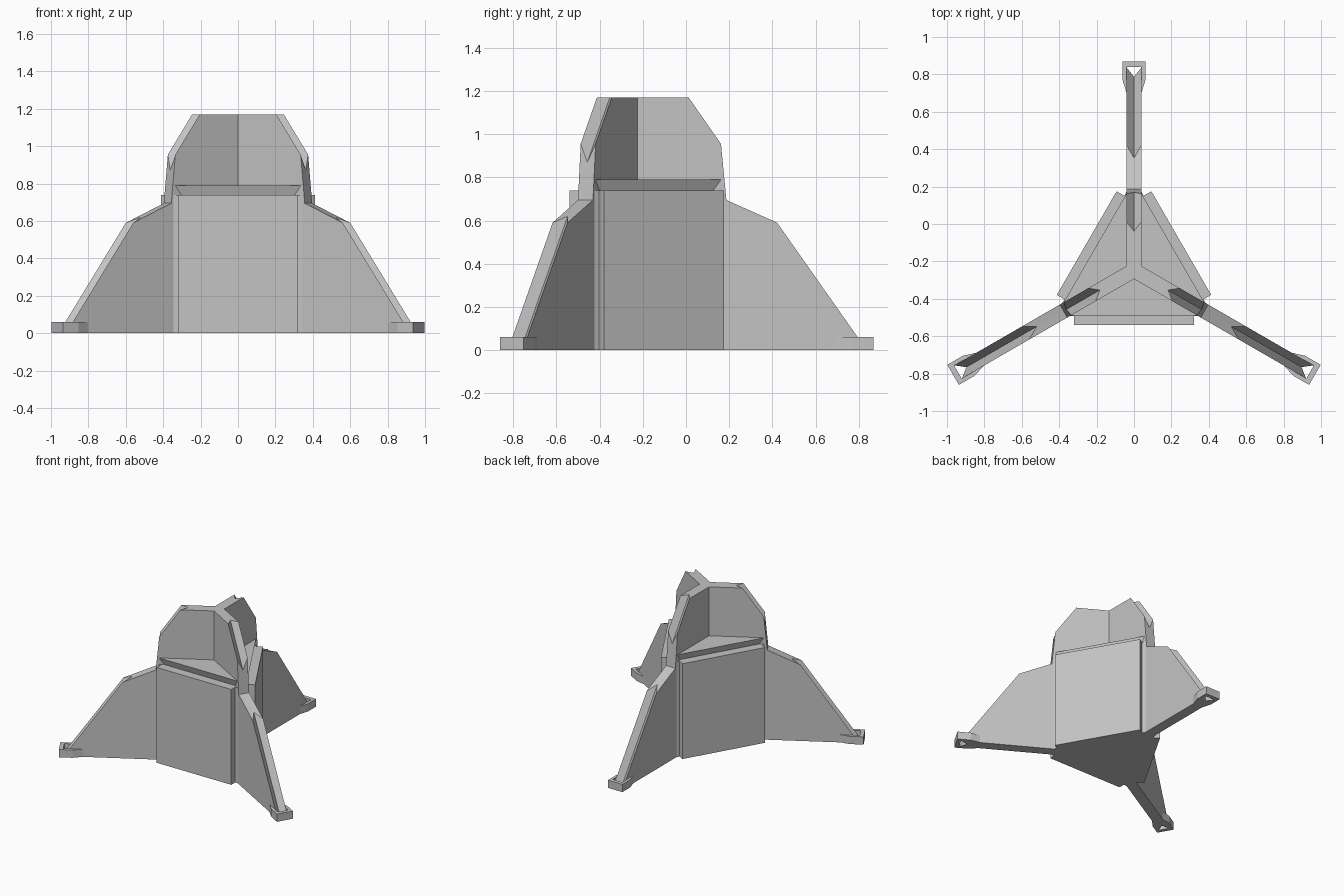
import bpy, bmesh, math
from mathutils import Matrix, Vector

cube = bpy.data.objects.get("Cube")
if cube:
    bpy.data.objects.remove(cube, do_unlink=True)

grey = bpy.data.materials.new("plain grey")
grey.use_nodes = True
colour = (0.55, 0.55, 0.55, 1)
grey.diffuse_color = colour
grey.node_tree.nodes["Principled BSDF"].inputs["Base Color"].default_value = colour

AXIS_Y = -0.248   # the hub axis sits forward of the model centre
HALF = 0.04       # half thickness of a fin


def loft(name, rings, angle=0.0):
    """Join matching rings of points with quads, cap both ends, turn about the hub."""
    bm = bmesh.new()
    loops = [[bm.verts.new(p) for p in ring] for ring in rings]
    n = len(loops[0])
    for a, b in zip(loops, loops[1:]):
        for i in range(n):
            j = (i + 1) % n
            bm.faces.new((a[i], a[j], b[j], b[i]))
    bm.faces.new(loops[0][::-1])
    bm.faces.new(loops[-1])
    bmesh.ops.recalc_face_normals(bm, faces=bm.faces)
    bm.transform(Matrix.Translation((0, AXIS_Y, 0)) @ Matrix.Rotation(angle, 4, "Z"))
    mesh = bpy.data.meshes.new(name)
    bm.to_mesh(mesh)
    bm.free()
    mesh.materials.append(grey)
    obj = bpy.data.objects.new(name, mesh)
    bpy.context.collection.objects.link(obj)


def at_height(outline, z):
    return [(x, y, z) for x, y in outline]


def hub_outline(d):
    """Six-sided outline whose walls at distance d end at the fin sides."""
    r = 2 * (d - HALF * math.cos(math.radians(30)))
    points = []
    for k in range(3):
        turn = Matrix.Rotation(k * math.tau / 3, 3, "Z")
        points += [(turn @ Vector((x, r, 0))).to_2d() for x in (HALF, -HALF)]
    return points


# Fin outline (distance from hub, height) and the floor line of its V grooves
edge = [(0, 0), (0, 1.17), (0.26, 1.17), (0.41, 0.955), (0.435, 0.695),
        (0.67, 0.59), (1.085, 0)]
groove = [(0, 0), (0, 1.17), (0.21, 1.17), (0.418, 0.87), (0.435, 0.695),
          (0.60, 0.62), (1.035, 0)]

# Open bracket around the fin tip
bracket = [(HALF, 0.95), (0.062, 1.02), (0.062, 1.117), (-0.062, 1.117),
           (-0.062, 1.02), (-HALF, 0.95), (-HALF, 1.087), (HALF, 1.087)]

# Outer panel on a hub wall
panel = [(-0.32, 0.2), (0.32, 0.2), (0.32, 0.292), (-0.32, 0.292)]

for k, (fin_side, wall_side) in enumerate(
        [("back", "front"), ("right", "left"), ("left", "right")]):
    angle = k * math.tau / 3
    loft(fin_side + "_fin", [[(x, r, z) for r, z in line] for x, line in
                             ((-HALF, edge), (0, groove), (HALF, edge))], angle)
    loft(fin_side + "_foot", [at_height(bracket, z) for z in (0, 0.06)], angle)
    loft(wall_side + "_panel", [at_height(panel, z) for z in (0, 0.74)],
         angle + math.pi)

# Hub body with a slightly undercut lid
loft("hub_body", [at_height(hub_outline(0.245), z) for z in (0, 0.74)])
loft("hub_lid", [at_height(hub_outline(d), z) for d, z in ((0.222, 0.74), (0.24, 0.79))])
